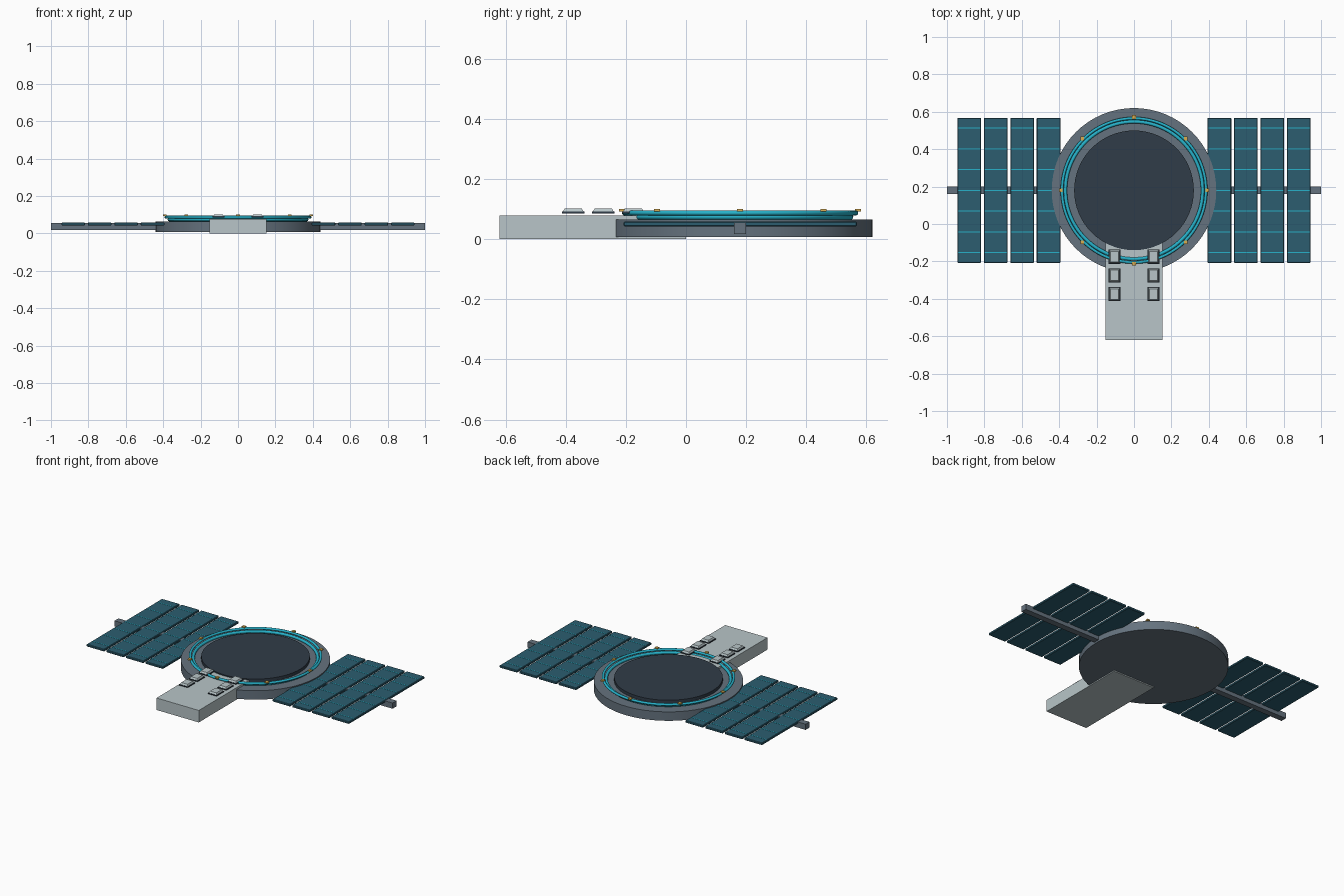
import bpy
from math import cos, sin, pi

if "Cube" in bpy.data.objects:
    bpy.data.objects.remove(bpy.data.objects["Cube"])

CY = 0.18  # hub centre in y


def mat(name, r, g, b):
    m = bpy.data.materials.new(name)
    m.diffuse_color = (r, g, b, 1)
    m.use_nodes = True
    m.node_tree.nodes["Principled BSDF"].inputs["Base Color"].default_value = m.diffuse_color
    return m


HULL = mat("hull_grey", 0.13, 0.17, 0.21)
DARK = mat("deck_dark", 0.03, 0.045, 0.065)
PALE = mat("pale_grey", 0.48, 0.56, 0.58)
CYAN = mat("cyan_glow", 0.02, 0.45, 0.60)
BLUE = mat("solar_blue", 0.025, 0.11, 0.16)
GOLD = mat("gold", 0.70, 0.42, 0.08)


def finish(name, m, smooth=False):
    o = bpy.context.object
    o.name = name
    o.data.materials.append(m)
    if smooth:
        bpy.ops.object.shade_smooth_by_angle(angle=0.6)
    return o


def box(name, m, x0, x1, y0, y1, z0, z1, bevel=0):
    bpy.ops.mesh.primitive_cube_add(
        size=1, location=((x0 + x1) / 2, (y0 + y1) / 2, (z0 + z1) / 2))
    o = bpy.context.object
    o.scale = (x1 - x0, y1 - y0, z1 - z0)
    bpy.ops.object.transform_apply(location=False, rotation=False, scale=True)
    if bevel:
        b = o.modifiers.new("bevel", "BEVEL")
        b.width, b.segments = bevel, 1
    return finish(name, m)


def disc(name, m, r, z0, z1):
    bpy.ops.mesh.primitive_cylinder_add(
        vertices=64, radius=r, depth=z1 - z0, location=(0, CY, (z0 + z1) / 2))
    return finish(name, m, True)


def ring(name, m, r, minor, z):
    bpy.ops.mesh.primitive_torus_add(
        major_radius=r, minor_radius=minor, major_segments=96,
        minor_segments=12, location=(0, CY, z))
    return finish(name, m, True)


# Round platform with raised dark deck and two glowing rings
disc("platform", HULL, 0.44, 0.007, 0.065)
disc("dark_deck", DARK, 0.32, 0.06, 0.085)
ring("lower_ring", CYAN, 0.367, 0.0095, 0.0745)
ring("upper_ring", CYAN, 0.385, 0.008, 0.087)

# Gold lights around the upper ring
for i in range(8):
    a = i * pi / 4
    x, y = 0.392 * cos(a), CY + 0.392 * sin(a)
    box(f"ring_light_{i}", GOLD, x - .01, x + .01, y - .01, y + .01, 0.092, 0.1)

# Entry ramp
box("ramp", PALE, -0.152, 0.152, -0.62, 0.0, 0.0, 0.078)

# Spar carrying the solar wings
box("spar", HULL, -1, 1, CY - 0.02, CY + 0.02, 0.018, 0.055)

for s, side in ((-1, "left"), (1, "right")):
    # Ramp pads: dark base plate and tapered pale top
    for i in range(3):
        x, y = s * 0.104, -0.175 - 0.1 * i
        box(f"pad_base_{side}_{i}", DARK, x - .031, x + .031,
            y - .038, y + .038, 0.086, 0.092)
        bpy.ops.mesh.primitive_cone_add(
            vertices=4, radius1=0.5 ** 0.5, radius2=0.8 * 0.5 ** 0.5, depth=1,
            rotation=(0, 0, pi / 4), location=(x, y, 0.097))
        bpy.ops.object.transform_apply(location=False, rotation=True, scale=False)
        bpy.context.object.scale = (0.056, 0.070, 0.011)
        finish(f"pad_top_{side}_{i}", PALE)

    # Four solar panels per wing with thin cyan conductor lines
    for i in range(4):
        xa = 0.393 + 0.1415 * i
        x0, x1 = sorted((s * xa, s * (xa + 0.127)))
        box(f"panel_{side}_{i}", BLUE, x0, x1, -0.208, 0.568, 0.043, 0.058, 0.003)
        for j in range(7):
            y = CY + (j - 3) * 0.111
            box(f"panel_line_{side}_{i}_{j}", CYAN, x0 + .004, x1 - .004,
                y - .0025, y + .0025, 0.056, 0.059)
